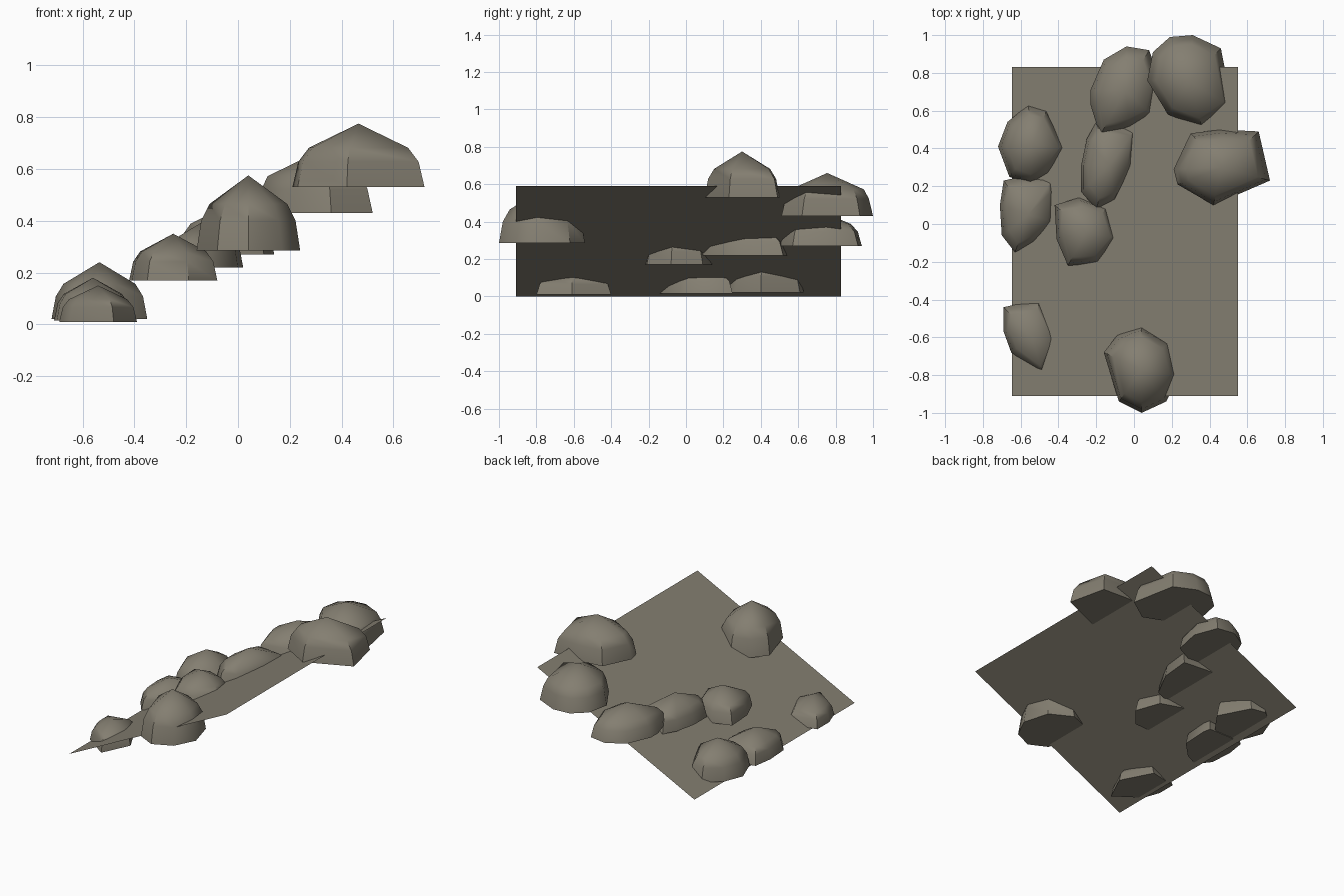
import bpy
import bmesh
import math
from mathutils import Vector

default_cube = bpy.data.objects.get("Cube")
if default_cube:
    bpy.data.objects.remove(default_cube, do_unlink=True)

# One weathered stone colour is shared by the slope and all the rocks
stone = bpy.data.materials.new("grey brown stone")
stone.use_nodes = True
stone_color = (0.23, 0.21, 0.165, 1)
stone.diffuse_color = stone_color
stone.node_tree.nodes["Principled BSDF"].inputs["Base Color"].default_value = stone_color


def add_object(name, bm):
    """Turn a bmesh into a linked object with the stone material."""
    mesh = bpy.data.meshes.new(name)
    bm.to_mesh(mesh)
    bm.free()
    mesh.materials.append(stone)
    part = bpy.data.objects.new(name, mesh)
    bpy.context.scene.collection.objects.link(part)
    return part


def shade_smooth(part):
    """Smooth the crown while keeping the base and hard ridges sharp."""
    bpy.ops.object.select_all(action='DESELECT')
    part.select_set(True)
    bpy.context.view_layer.objects.active = part
    bpy.ops.object.shade_smooth_by_angle(angle=math.radians(42))


def add_rock(name, bottom, top, outline, shoulder=0.75):
    """Raise a footprint through shrinking rings to a blunt peak."""
    bm = bmesh.new()
    footprint = [Vector((x, y, 0)) for x, y in outline]
    low = Vector(min(p[axis] for p in footprint) for axis in range(3))
    high = Vector(max(p[axis] for p in footprint) for axis in range(3))
    centre = (low + high) / 2
    height = top - bottom

    # Base, rim and shoulder rings
    rings = []
    for level, scale in ((0, 1), (0.4, 0.91), (0.62, shoulder)):
        ring = []
        for point in footprint:
            position = centre.lerp(point, scale)
            position.z = bottom + level * height
            ring.append(bm.verts.new(position))
        rings.append(ring)

    # Flat underside, sloping sides and fan-shaped crown
    bm.faces.new(rings[0])
    count = len(footprint)
    peak = bm.verts.new((centre.x, centre.y, top))
    for i in range(count):
        j = (i + 1) % count
        for lower, upper in zip(rings, rings[1:]):
            bm.faces.new((lower[i], lower[j], upper[j], upper[i]))
        bm.faces.new((rings[-1][i], rings[-1][j], peak))
    bmesh.ops.recalc_face_normals(bm, faces=bm.faces[:])
    shade_smooth(add_object(name, bm))


# Tilted ground sheet, rising towards the left
bm = bmesh.new()
left, right, front, back, rise = 0.55, -0.645, -0.91, 0.83, 0.59
bm.faces.new([bm.verts.new(corner) for corner in (
    (right, front, 0), (left, front, rise), (left, back, rise), (right, back, 0))])
add_object("sloping_ground", bm)

# Rocks along the low edge
add_rock("low_back_rock", 0.02, 0.24, [
    (-.56, .63), (-.46, .61), (-.35, .4), (-.45, .26),
    (-.55, .21), (-.66, .25), (-.72, .41), (-.67, .54)])
add_rock("low_middle_rock", 0.015, 0.18, [
    (-.69, .23), (-.6, .25), (-.42, .25), (-.41, .2), (-.42, .01),
    (-.53, -.1), (-.63, -.15), (-.7, -.06), (-.71, .1)])
add_rock("low_front_rock", 0.01, 0.15, [
    (-.69, -.44), (-.5, -.4), (-.39, -.61),
    (-.48, -.8), (-.65, -.68), (-.69, -.57)])

# Rocks across the middle of the slope
add_rock("middle_small_rock", 0.17, 0.35, [
    (-.42, .1), (-.29, .14), (-.14, .09), (-.08, -.08),
    (-.19, -.21), (-.35, -.22), (-.41, -.08)])
add_rock("middle_long_rock", 0.22, 0.40, [
    (-.2, .54), (.02, .52), (0, .31), (-.1, .12),
    (-.2, .08), (-.28, .17), (-.28, .31), (-.25, .45)])
add_rock("middle_back_rock", 0.27, 0.46, [
    (-.04, .94), (.08, .92), (.14, .76), (.1, .57), (-.02, .51),
    (-.18, .47), (-.23, .63), (-.23, .71), (-.16, .87)])
add_rock("middle_front_rock", 0.285, 0.575, [
    (-.09, -.59), (.04, -.54), (.19, -.62), (.24, -.8),
    (.17, -.94), (.04, -1), (-.08, -.94), (-.16, -.68)])

# Large rocks near the high edge
add_rock("high_back_rock", 0.43, 0.66, [
    (.19, .99), (.31, 1), (.46, .93), (.52, .62),
    (.36, .51), (.18, .58), (.07, .76), (.1, .91)], shoulder=0.8)
add_rock("high_side_rock", 0.53, 0.775, [
    (.3, .48), (.46, .5), (.66, .49), (.72, .23),
    (.42, .1), (.23, .21), (.21, .29)])
